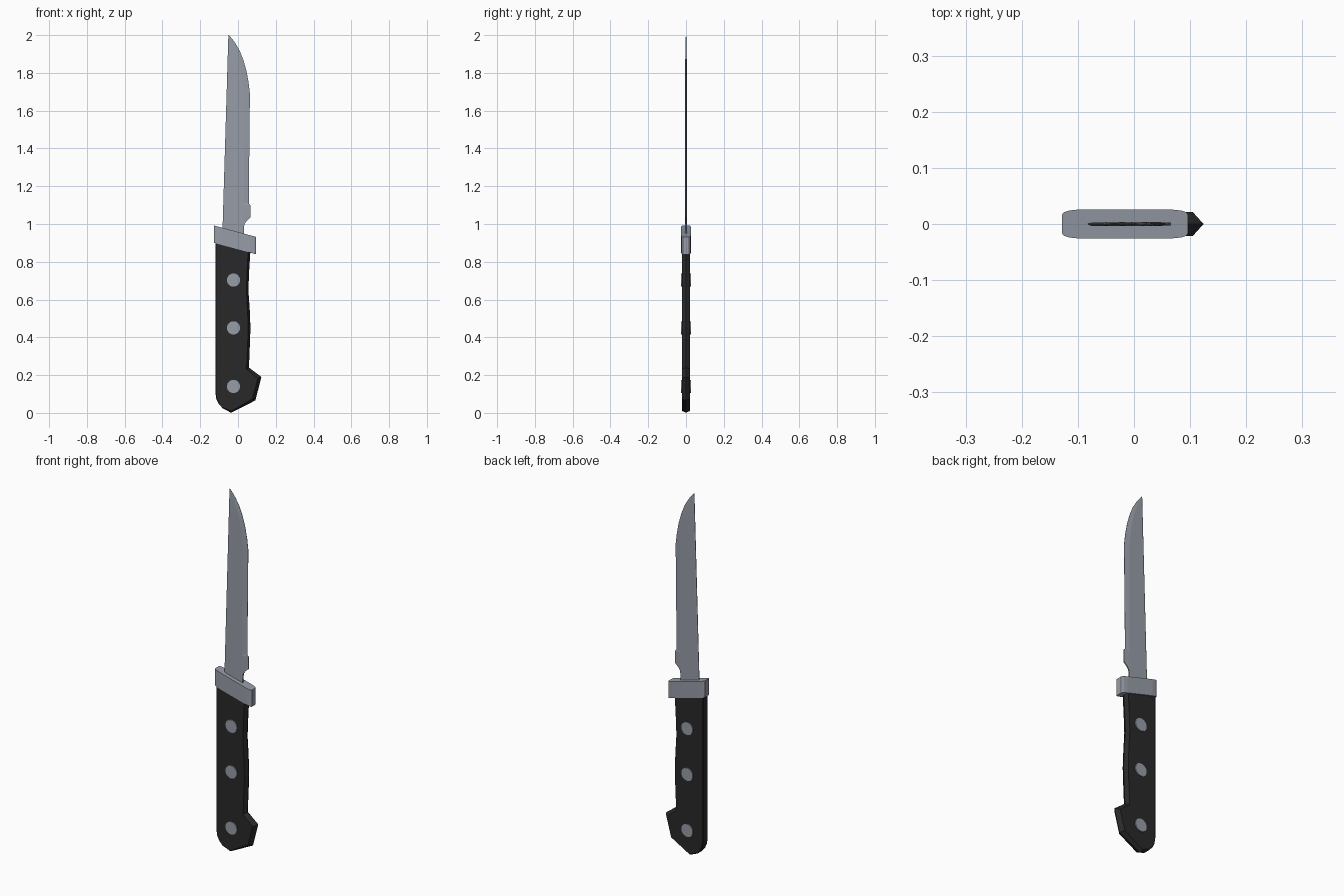
import bpy, bmesh, math


def material(name, rgb):
    m = bpy.data.materials.new(name)
    m.diffuse_color = (*rgb, 1)
    return m


steel = material("steel", (0.31, 0.34, 0.39))
black = material("black_handle", (0.022, 0.022, 0.022))


def loft(name, rings, mat):
    """Skin a stack of closed rings with equal point counts and cap both ends."""
    bm = bmesh.new()
    loops = [[bm.verts.new(p) for p in ring] for ring in rings]
    n = len(loops[0])
    for a, b in zip(loops, loops[1:]):
        for i in range(n):
            j = (i + 1) % n
            bm.faces.new((a[i], a[j], b[j], b[i]))
    bm.faces.new(loops[0][::-1])
    bm.faces.new(loops[-1])
    bmesh.ops.recalc_face_normals(bm, faces=bm.faces)
    mesh = bpy.data.meshes.new(name)
    bm.to_mesh(mesh)
    bm.free()
    mesh.materials.append(mat)
    obj = bpy.data.objects.new(name, mesh)
    bpy.context.collection.objects.link(obj)
    return obj


# Blade: height, cutting edge x, bevel line x, half thickness at the edge
stations = [
    (0.90, 0.030, 0.022, 0.0035), (0.97, 0.031, 0.023, 0.0035),
    (1.00, 0.034, 0.026, 0.0035), (1.015, 0.044, 0.028, 0.0030),
    (1.035, 0.066, 0.030, 0.0025), (1.100, 0.066, 0.031, 0.0025),
    (1.110, 0.057, 0.031, 0.0006), (1.40, 0.060, 0.031, 0.0006),
    (1.69, 0.063, 0.031, 0.0006), (1.75, 0.056, 0.026, 0.0006),
    (1.81, 0.045, 0.018, 0.0006), (1.87, 0.028, 0.006, 0.0006),
    (1.92, 0.008, -0.010, 0.0006), (1.96, -0.016, -0.027, 0.0006),
    (1.985, -0.035, -0.041, 0.0006), (2.00, -0.048, -0.049, 0.0004),
]
rings = []
for z, edge, bevel, e in stations:
    spine = -0.082 + 0.031 * (z - 0.97) / 1.03
    t = 0.004 if z < 1.9 else 0.004 - 0.03 * (z - 1.9)
    shoulder = min(spine + 0.006, (spine + bevel) / 2)
    half = [(spine, 0.0012), (shoulder, t), (bevel, t), (edge, min(e, t))]
    rings.append([(x, -y, z) for x, y in half] + [(x, y, z) for x, y in half[::-1]])
loft("blade", rings, steel)

# Slanted bolster with rounded ends
quarter = [(0.112, 0.017), (0.109, 0.021), (0.100, 0.024), (0.080, 0.026)]
right = [(x, -y) for x, y in quarter[::-1]] + quarter
outline = right + [(-x, -y) for x, y in right]
loft("bolster", [[(x - 0.016, y, top - 0.27 * x) for x, y in outline]
                 for top in (0.870, 0.962)], steel)

# Handle: outer outline at mid thickness, inner outline on the flat sides
handle = [  # outer x, z, inner x, z
    (-0.120, 0.93, -0.117, 0.93), (-0.120, 0.11, -0.117, 0.11),
    (-0.115, 0.075, -0.112, 0.077), (-0.104, 0.050, -0.101, 0.053),
    (-0.082, 0.025, -0.079, 0.029), (-0.037, 0.001, -0.036, 0.010),
    (0.092, 0.066, 0.076, 0.074), (0.124, 0.190, 0.105, 0.182),
    (0.058, 0.240, 0.045, 0.232), (0.062, 0.34, 0.050, 0.34),
    (0.066, 0.45, 0.054, 0.45), (0.062, 0.55, 0.050, 0.55),
    (0.055, 0.65, 0.044, 0.65), (0.059, 0.75, 0.048, 0.75),
    (0.067, 0.88, 0.055, 0.88),
]


def edge_points(y, half_flat):
    # The back edge stays square while the grip side comes to a ridge
    return [(o[2], y, o[3]) for o in handle] if not half_flat else \
        [(o[0], y, o[1]) if o[0] < -0.06 else
         (o[0] + (o[2] - o[0]) * abs(y) / 0.021,
          y, o[1] + (o[3] - o[1]) * abs(y) / 0.021) for o in handle]


loft("handle", [edge_points(-0.021, False), edge_points(-0.018, True),
                edge_points(0, True), edge_points(0.018, True),
                edge_points(0.021, False)], black)

# Rivets passing through the handle
for i, z in enumerate((0.14, 0.45, 0.703)):
    circle = [math.tau * k / 24 for k in range(24)]
    loft(f"rivet_{i + 1}", [[(-0.024 + 0.035 * math.cos(a), y, z + 0.035 * math.sin(a))
                             for a in circle] for y in (-0.0255, 0.0255)], steel)
